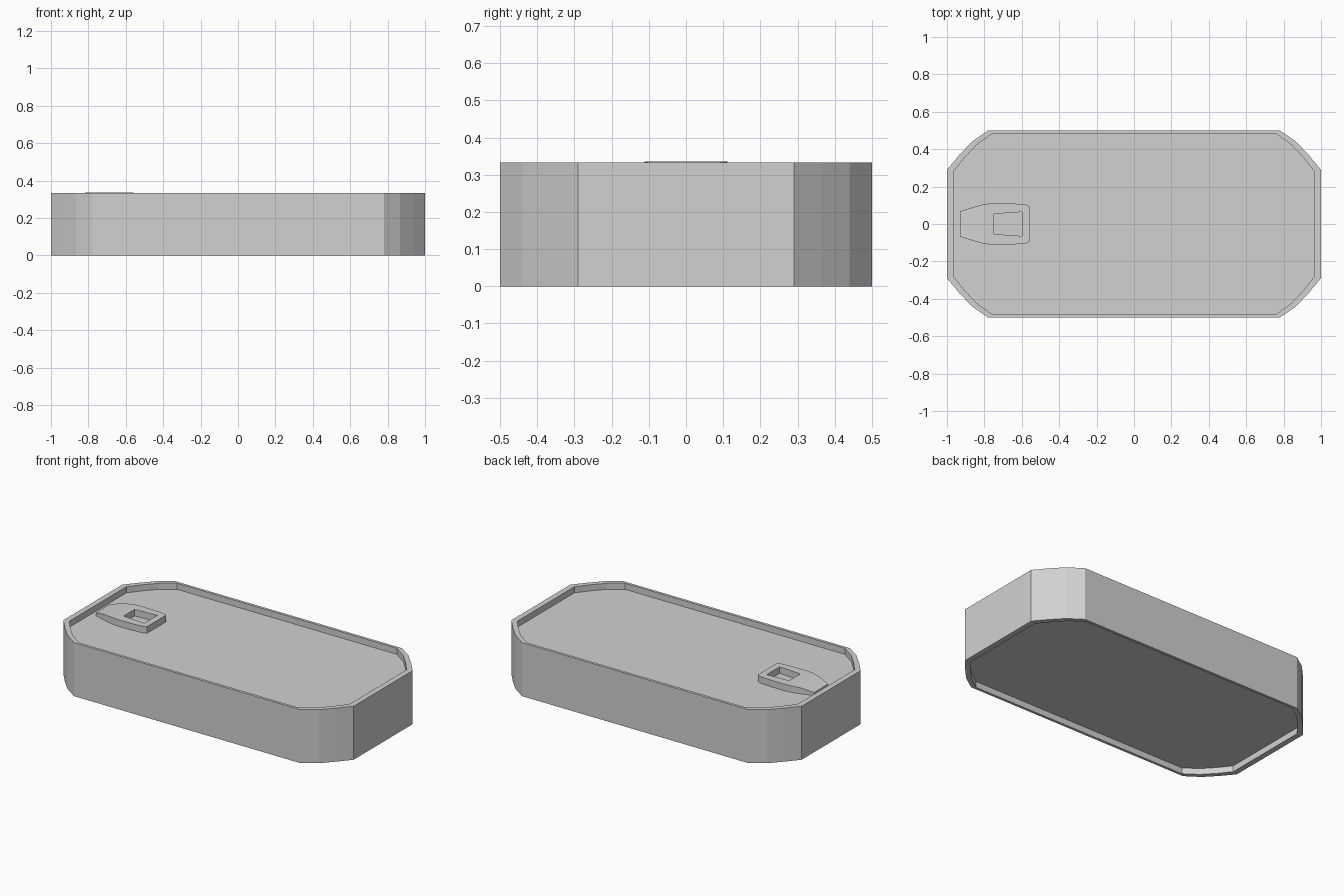
import bpy, bmesh

cube = bpy.data.objects.get("Cube")
if cube:
    bpy.data.objects.remove(cube, do_unlink=True)

grey = bpy.data.materials.new("light grey")
grey.use_nodes = True
colour = (0.64, 0.64, 0.64, 1)
grey.diffuse_color = colour
bsdf = next(n for n in grey.node_tree.nodes if n.type == 'BSDF_PRINCIPLED')
bsdf.inputs["Base Color"].default_value = colour

HEIGHT, RECESS = 0.333, 0.038
FLOOR = HEIGHT - RECESS


def finish(bm, name):
    bmesh.ops.recalc_face_normals(bm, faces=bm.faces)
    mesh = bpy.data.meshes.new(name)
    bm.to_mesh(mesh)
    bm.free()
    mesh.materials.append(grey)
    obj = bpy.data.objects.new(name, mesh)
    bpy.context.collection.objects.link(obj)
    return obj


def mirrored_outline(quarter):
    """Full loop from the corner points of the +x +y quarter."""
    half = quarter + [(-x, y) for x, y in reversed(quarter)]
    return half + [(-x, -y) for x, y in half]


# Case: one skin from the underside panel, round the rims, to the top panel
outer = mirrored_outline([(1, 0.29), (0.937, 0.365), (0.867, 0.44), (0.78, 0.5)])
inner = mirrored_outline([(0.965, 0.28), (0.905, 0.355), (0.84, 0.425), (0.757, 0.483)])
levels = [(inner, RECESS), (inner, 0), (outer, 0),
          (outer, HEIGHT), (inner, HEIGHT), (inner, FLOOR)]
bm = bmesh.new()
rings = [[bm.verts.new((x, y, z)) for x, y in loop] for loop, z in levels]
for low, high in zip(rings, rings[1:]):
    for i in range(len(low)):
        j = (i + 1) % len(low)
        bm.faces.new((low[i], low[j], high[j], high[i]))
bm.faces.new(rings[0])
bm.faces.new(rings[-1])
finish(bm, "case")

# Latch: stations along x with half width, hole half width and top height
stations = [(-0.93, 0.068, 0.03, 0.315), (-0.86, 0.09, 0.04, 0.331),
            (-0.80, 0.106, 0.045, 0.336), (-0.75, 0.111, 0.054, 0.336),
            (-0.66, 0.110, 0.06, 0.336), (-0.60, 0.106, 0.064, 0.336),
            (-0.575, 0.103, 0.06, 0.336), (-0.56, 0.093, 0.055, 0.336)]
HOLE = (3, 4)
bm = bmesh.new()
rows = [[bm.verts.new((x, y, top)) for y in (-w, -h, h, w)]
        for x, w, h, top in stations]
for i, (a, b) in enumerate(zip(rows, rows[1:])):
    for k in range(3):
        if not (k == 1 and i in HOLE):
            bm.faces.new((a[k], b[k], b[k + 1], a[k + 1]))
skirt = bmesh.ops.extrude_face_region(bm, geom=bm.faces[:], use_keep_orig=True)
for v in skirt["geom"]:
    if isinstance(v, bmesh.types.BMVert):
        v.co.z = FLOOR
finish(bm, "latch")
